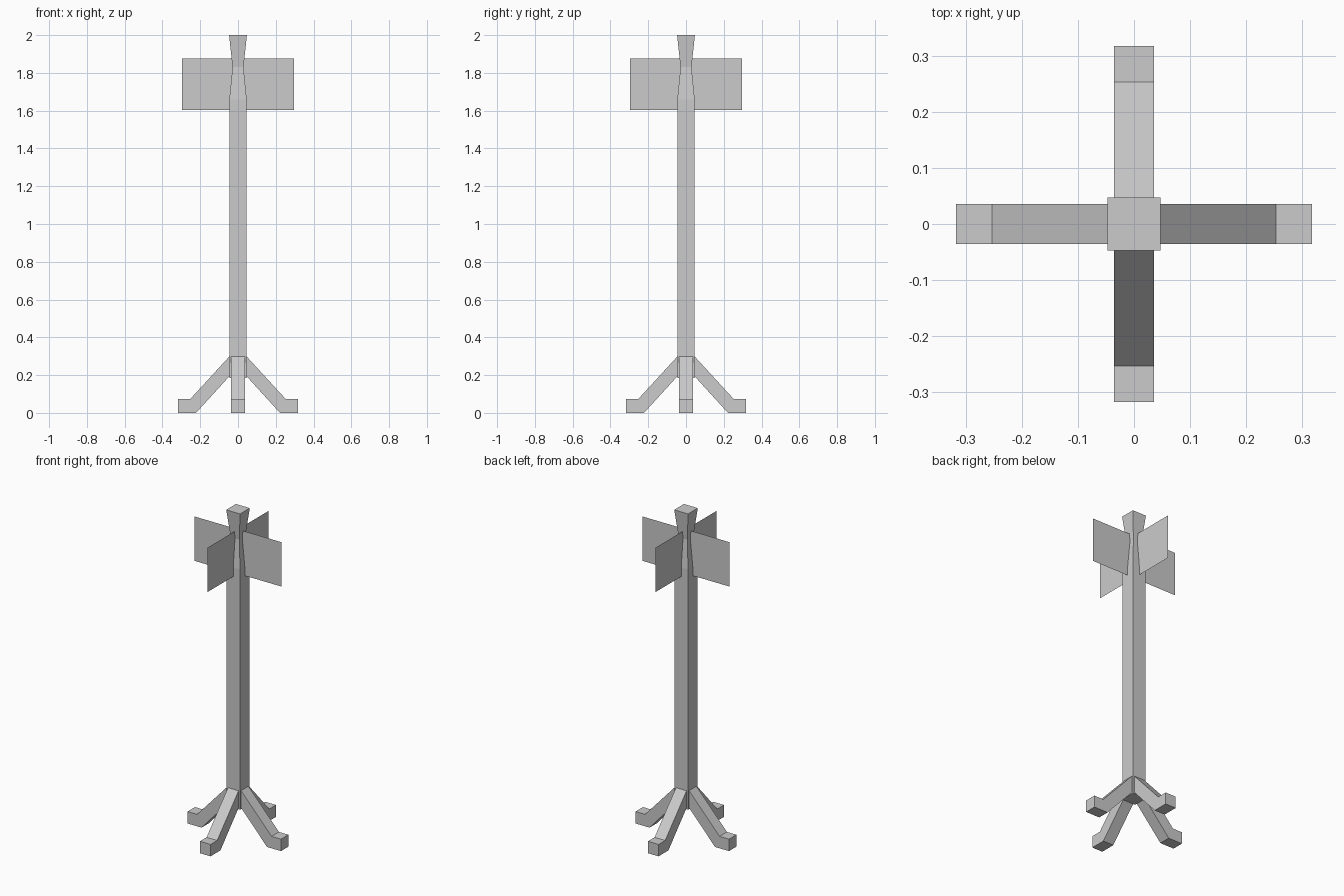
import bpy
import bmesh
from math import pi
from mathutils import Matrix, Vector

cube = bpy.data.objects.get("Cube")
if cube:
    bpy.data.objects.remove(cube, do_unlink=True)

# Single grey finish
grey = bpy.data.materials.new("plain_grey")
grey.use_nodes = True
colour = (0.6, 0.6, 0.6, 1)
grey.diffuse_color = colour
grey.node_tree.nodes["Principled BSDF"].inputs["Base Color"].default_value = colour


def finish(name, bm):
    """Turn a bmesh into a flat-shaded grey object."""
    mesh = bpy.data.meshes.new(name)
    bm.to_mesh(mesh)
    bm.free()
    mesh.materials.append(grey)
    obj = bpy.data.objects.new(name, mesh)
    bpy.context.collection.objects.link(obj)


# Square post: stacked rings of (half width, height), pinched near the top
bm = bmesh.new()
rings = []
for half, z in [(0.046, 0.185), (0.046, 1.66), (0.029, 1.83), (0.047, 2.0)]:
    corners = [(-half, -half), (half, -half), (half, half), (-half, half)]
    rings.append([bm.verts.new((x, y, z)) for x, y in corners])
for low, high in zip(rings, rings[1:]):
    for i in range(4):
        j = (i + 1) % 4
        bm.faces.new((low[i], low[j], high[j], high[i]))
bm.faces.new(rings[0][::-1])
bm.faces.new(rings[-1])
finish("post", bm)

# Four splayed legs: one side profile extruded, then turned about the post
leg_profile = [(0.04, 0.2), (0.222, 0), (0.317, 0),
               (0.317, 0.073), (0.253, 0.073), (0.04, 0.305)]
leg_half_width = 0.036
for turn, side in enumerate(["left", "back", "right", "front"]):
    bm = bmesh.new()
    face = bm.faces.new([bm.verts.new((x, -leg_half_width, z)) for x, z in leg_profile])
    extruded = bmesh.ops.extrude_face_region(bm, geom=[face])
    moved = [v for v in extruded["geom"] if isinstance(v, bmesh.types.BMVert)]
    bmesh.ops.translate(bm, verts=moved, vec=Vector((0, 2 * leg_half_width, 0)))
    bmesh.ops.recalc_face_normals(bm, faces=bm.faces)
    bm.transform(Matrix.Rotation(turn * pi / 2, 4, "Z"))
    finish(side + "_leg", bm)

# Two thin panels crossing at the post
half_span, bottom, top = 0.296, 1.603, 1.875
for turn, name in enumerate(["cross_panel", "lengthwise_panel"]):
    bm = bmesh.new()
    outline = [(-half_span, bottom), (half_span, bottom), (half_span, top), (-half_span, top)]
    bm.faces.new([bm.verts.new((x, 0, z)) for x, z in outline])
    bm.transform(Matrix.Rotation(turn * pi / 2, 4, "Z"))
    finish(name, bm)
